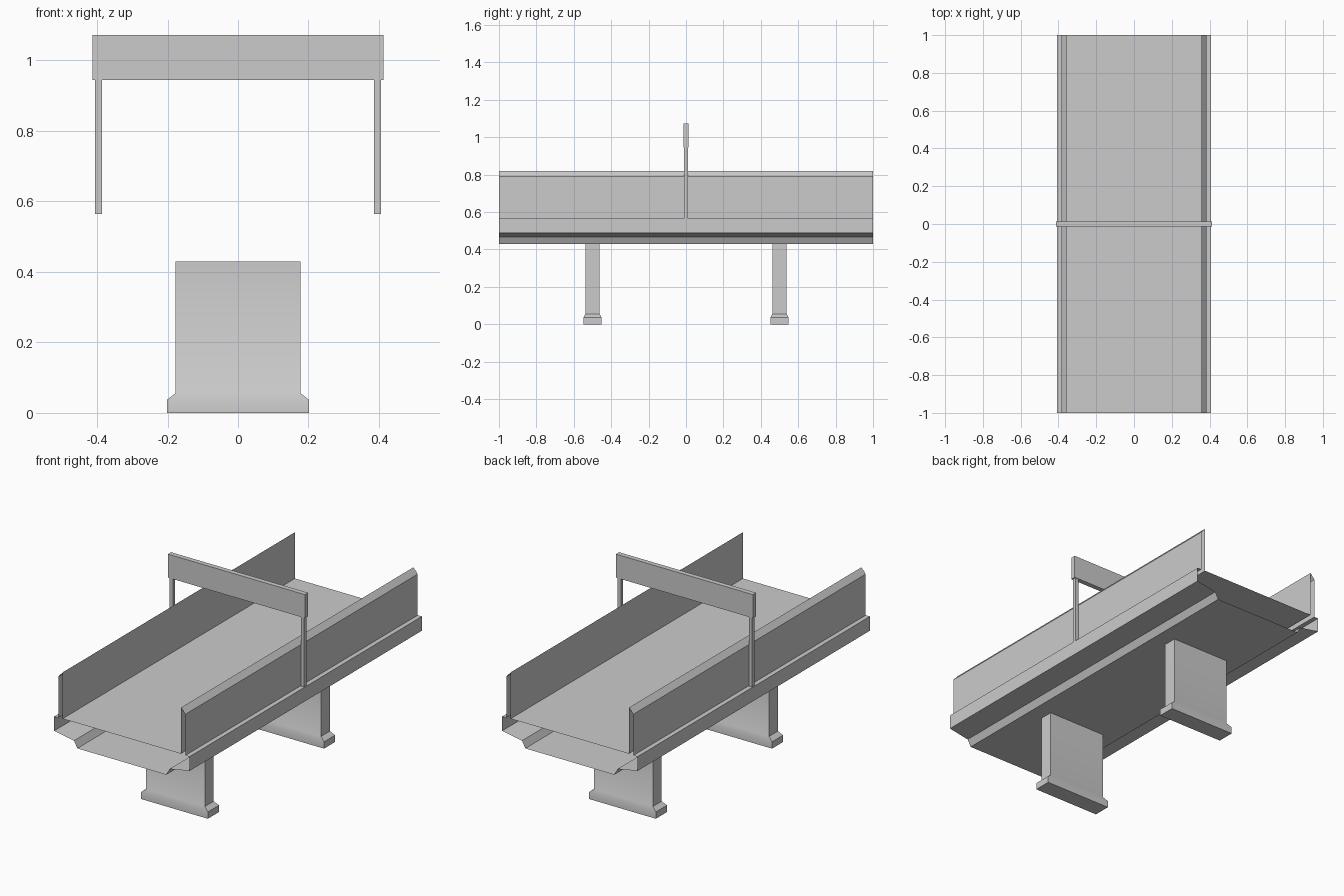
import bpy, bmesh

if "Cube" in bpy.data.objects:
    bpy.data.objects.remove(bpy.data.objects["Cube"])


def make_object(name, bm):
    bmesh.ops.recalc_face_normals(bm, faces=bm.faces)
    mesh = bpy.data.meshes.new(name)
    bm.to_mesh(mesh)
    bm.free()
    obj = bpy.data.objects.new(name, mesh)
    bpy.context.collection.objects.link(obj)
    return obj


def bridge_rings(bm, rings):
    for a, b in zip(rings, rings[1:]):
        n = len(a)
        for i in range(n):
            bm.faces.new((a[i], a[(i + 1) % n], b[(i + 1) % n], b[i]))


def box(name, center, size):
    bm = bmesh.new()
    bmesh.ops.create_cube(bm, size=1)
    bmesh.ops.scale(bm, vec=size, verts=bm.verts)
    bmesh.ops.translate(bm, vec=center, verts=bm.verts)
    return make_object(name, bm)


# Deck: mirrored cross-section swept along y, hollow with open ends
half = [(0.268, 0.43), (0.288, 0.467), (0.408, 0.488), (0.408, 0.566),
        (0.383, 0.566), (0.383, 0.79), (0.357, 0.82), (0.357, 0.568)]
profile = half + [(-x, z) for x, z in reversed(half)]
bm = bmesh.new()
bridge_rings(bm, [[bm.verts.new((x, y, z)) for x, z in profile] for y in (-1, 1)])
make_object("road_deck", bm)

# Piers: rectangular shafts with a flared foot (half width, half depth, height)
pier_steps = [(0.202, 0.048, 0), (0.202, 0.048, 0.037), (0.177, 0.038, 0.056), (0.177, 0.038, 0.43)]
for label, cy in (("front", -0.5), ("back", 0.5)):
    bm = bmesh.new()
    rings = [[bm.verts.new((sx * w, cy + sy * d, z))
              for sx, sy in ((-1, -1), (1, -1), (1, 1), (-1, 1))]
             for w, d, z in pier_steps]
    bridge_rings(bm, rings)
    bm.faces.new(rings[0])
    pier = make_object(label + "_pier", bm)
    bpy.ops.object.select_all(action='DESELECT')
    pier.select_set(True)
    bpy.context.view_layer.objects.active = pier
    bpy.ops.object.shade_smooth_by_angle()

# Gantry: two posts on the ledges carrying a cross beam
for label, side in (("left", -1), ("right", 1)):
    box(label + "_gantry_post", (side * 0.396, 0, 0.755), (0.02, 0.02, 0.38))
box("gantry_beam", (0, 0, 1.009), (0.826, 0.027, 0.128))
